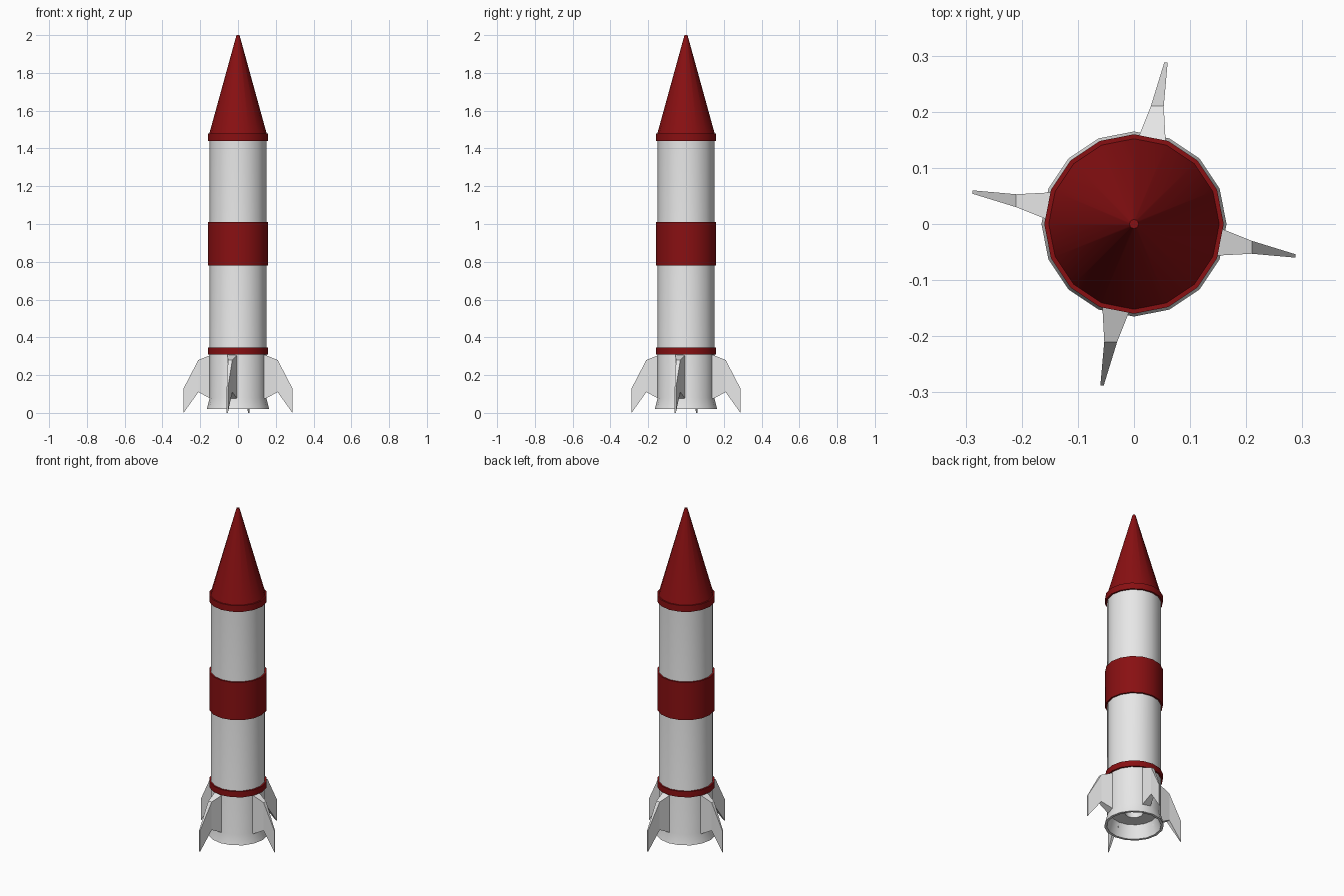
import bpy, bmesh
from math import sin, cos, pi, radians
from mathutils import Matrix

cube = bpy.data.objects.get("Cube")
if cube:
    bpy.data.objects.remove(cube, do_unlink=True)

SIDES = 16


def material(name, color):
    m = bpy.data.materials.new(name)
    m.use_nodes = True
    m.diffuse_color = color
    m.node_tree.nodes["Principled BSDF"].inputs["Base Color"].default_value = color
    return m


white = material("white_paint", (0.8, 0.8, 0.8, 1))
red = material("dark_red_paint", (0.25, 0.005, 0.006, 1))


def finish(name, bm, mat, smooth):
    bmesh.ops.recalc_face_normals(bm, faces=bm.faces)
    mesh = bpy.data.meshes.new(name)
    bm.to_mesh(mesh)
    bm.free()
    mesh.materials.append(mat)
    ob = bpy.data.objects.new(name, mesh)
    bpy.context.collection.objects.link(ob)
    if smooth:
        bpy.ops.object.select_all(action='DESELECT')
        ob.select_set(True)
        bpy.context.view_layer.objects.active = ob
        bpy.ops.object.shade_smooth_by_angle(angle=radians(30))
    return ob


def lathe(name, profile, mat, closed=False):
    """Turn (radius, height) points around z; open profiles get end caps."""
    bm = bmesh.new()
    rings = [[bm.verts.new((r * cos(2 * pi * i / SIDES), r * sin(2 * pi * i / SIDES), z))
              for i in range(SIDES)] for r, z in profile]
    pairs = list(zip(rings, rings[1:]))
    if closed:
        pairs.append((rings[-1], rings[0]))
    else:
        bm.faces.new(rings[0])
        bm.faces.new(rings[-1])
    for a, b in pairs:
        for i in range(SIDES):
            j = (i + 1) % SIDES
            bm.faces.new((a[i], a[j], b[j], b[i]))
    return finish(name, bm, mat, True)


# Body with flared skirt and hollow engine recess
lathe("body", [(0.05, 0.20), (0.05, 0.10), (0.13, 0.10), (0.15, 0.02), (0.165, 0.02),
               (0.15, 0.08), (0.15, 1.46)], white)

# Red bands around the body
for name, low, high in (("lower_band", 0.31, 0.345), ("middle_band", 0.78, 1.01)):
    lathe(name, [(0.145, low), (0.16, low), (0.16, high), (0.145, high)], red, closed=True)

# Nose cone with collar
lathe("nose_cone", [(0.145, 1.44), (0.16, 1.44), (0.16, 1.478), (0.152, 1.478),
                    (0.008, 2.0)], red)

# Tapered, swept fins: (radial distance, bottom z, top z, near side, far side)
STATIONS = [(0.135, 0.07, 0.31, 0.0, -0.057),
            (0.21, 0.11, 0.28, -0.03, -0.053),
            (0.288, 0.0, 0.13, -0.054, -0.06)]


def fin(name, turn):
    bm = bmesh.new()
    loops = [[bm.verts.new(p) for p in ((x, a, lo), (x, b, lo), (x, b, hi), (x, a, hi))]
             for x, lo, hi, a, b in STATIONS]
    for p, q in zip(loops, loops[1:]):
        for i in range(4):
            j = (i + 1) % 4
            bm.faces.new((p[i], p[j], q[j], q[i]))
    bm.faces.new(loops[0])
    bm.faces.new(loops[-1])
    bmesh.ops.transform(bm, matrix=Matrix.Rotation(turn, 4, 'Z'), verts=bm.verts)
    finish(name, bm, white, False)


for k, side in enumerate(("left", "back", "right", "front")):
    fin(side + "_fin", k * pi / 2)
